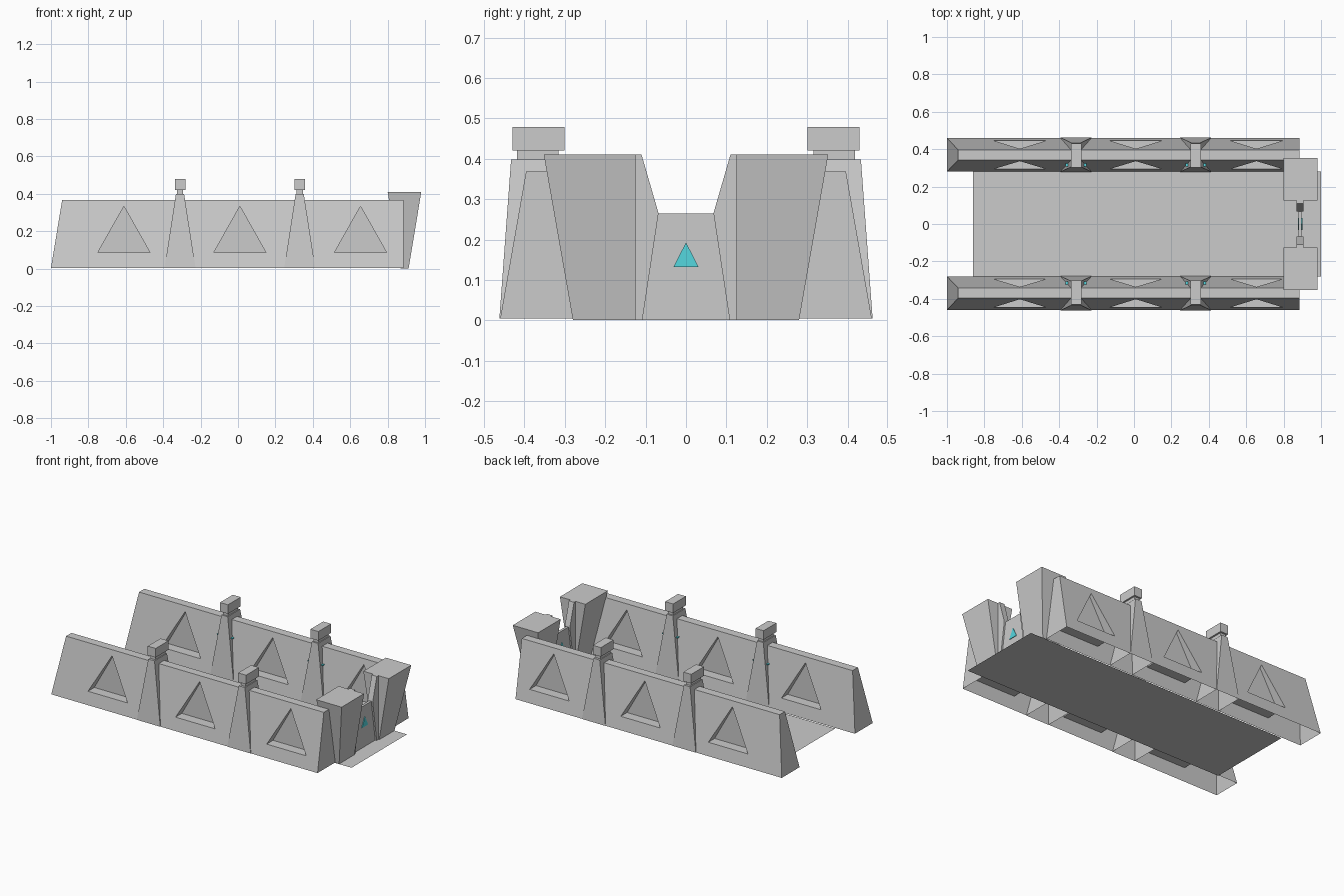
import bpy, bmesh
from mathutils import Vector

if "Cube" in bpy.data.objects:
    bpy.data.objects.remove(bpy.data.objects["Cube"])

cyan = bpy.data.materials.new("cyan_glow")
cyan.diffuse_color = (0.09, 0.68, 0.74, 1)
cyan.use_nodes = True
cyan.node_tree.nodes["Principled BSDF"].inputs["Base Color"].default_value = cyan.diffuse_color


def loft(name, a, b, mat=None, open_bottom=False):
    """Solid between two matching outlines."""
    bm = bmesh.new()
    va = [bm.verts.new(p) for p in a]
    vb = [bm.verts.new(p) for p in b]
    n = len(a)
    bm.faces.new(va)
    bm.faces.new(vb)
    for i in range(n):
        bm.faces.new((va[i], va[(i + 1) % n], vb[(i + 1) % n], vb[i]))
    bmesh.ops.recalc_face_normals(bm, faces=bm.faces[:])
    me = bpy.data.meshes.new(name)
    bm.to_mesh(me)
    bm.free()
    ob = bpy.data.objects.new(name, me)
    bpy.context.collection.objects.link(ob)
    if mat:
        me.materials.append(mat)
    if open_bottom:
        remove_bottom(ob)
    return ob


def remove_bottom(ob):
    bm = bmesh.new()
    bm.from_mesh(ob.data)
    low = [f for f in bm.faces if max(v.co.z for v in f.verts) < 0.006]
    bmesh.ops.delete(bm, geom=low, context='FACES')
    bm.to_mesh(ob.data)
    bm.free()


def rect(x0, x1, y0, y1, z):
    return [(x0, y0, z), (x1, y0, z), (x1, y1, z), (x0, y1, z)]


def slab_x(name, outline, x0, x1, mat=None):
    return loft(name, [(x0, y, z) for y, z in outline],
                [(x1, y, z) for y, z in outline], mat)


# Floor sheet
me = bpy.data.meshes.new("floor")
me.from_pydata(rect(-0.86, 1.0, -0.28, 0.28, 0), [], [(0, 1, 2, 3)])
bpy.context.collection.objects.link(bpy.data.objects.new("floor", me))

for s, side in ((1, "back"), (-1, "front")):
    # Tapered side wall, hollow below
    wall = loft(side + "_wall", rect(-1, 0.885, s * 0.28, s * 0.46, 0.004),
                rect(-0.94, 0.885, s * 0.342, s * 0.396, 0.368))

    # Triangular recesses on both faces
    for cx in (-0.61, 0.01, 0.655):
        tri = [(cx - 0.14, 0.085), (cx + 0.14, 0.085), (cx, 0.333)]
        for near, far in ((0.382, 0.6), (0.357, 0.1)):
            cutter = loft("recess_cutter", [(x, s * near, z) for x, z in tri],
                          [(x, s * far, z) for x, z in tri])
            mod = wall.modifiers.new("recess", 'BOOLEAN')
            mod.operation = 'DIFFERENCE'
            mod.solver = 'EXACT'
            mod.object = cutter
            bpy.context.view_layer.objects.active = wall
            bpy.ops.object.modifier_apply(modifier=mod.name)
            bpy.data.objects.remove(cutter)
    remove_bottom(wall)

    # Buttresses with neck, cap block and cyan light slivers
    for cx in (-0.31, 0.33):
        loft(side + "_buttress",
             rect(cx - 0.083, cx + 0.083, s * 0.279, s * 0.462, 0.004),
             rect(cx - 0.022, cx + 0.022, s * 0.307, s * 0.433, 0.398),
             open_bottom=True)
        loft(side + "_buttress_neck",
             rect(cx - 0.017, cx + 0.017, s * 0.316, s * 0.418, 0.398),
             rect(cx - 0.017, cx + 0.017, s * 0.316, s * 0.418, 0.42))
        loft(side + "_buttress_cap",
             rect(cx - 0.028, cx + 0.028, s * 0.301, s * 0.43, 0.42),
             rect(cx - 0.028, cx + 0.028, s * 0.301, s * 0.43, 0.478))
        for d in (-1, 1):
            loft(side + "_light_sliver",
                 rect(cx + d * 0.03, cx + d * 0.055, s * 0.308, s * 0.325, 0.262),
                 rect(cx + d * 0.03, cx + d * 0.055, s * 0.308, s * 0.325, 0.267), cyan)

    # Gate towers that widen upwards
    loft(side + "_gate_tower", rect(0.87, 0.912, s * 0.125, s * 0.28, 0.001),
         rect(0.80, 0.98, s * 0.125, s * 0.352, 0.41), open_bottom=True)

    # Pointed door jamb
    jamb = [(0.125, 0.001), (0.125, 0.41), (0.11, 0.41), (0.068, 0.265), (0.108, 0.001)]
    slab_x(side + "_door_jamb", [(s * y, z) for y, z in jamb], 0.87, 0.906)

# Gate door and its cyan triangle
slab_x("door", [(-0.108, 0.001), (0.108, 0.001), (0.068, 0.265), (-0.068, 0.265)], 0.88, 0.896)
slab_x("door_light", [(-0.031, 0.132), (0.031, 0.132), (0, 0.193)], 0.876, 0.9, cyan)
